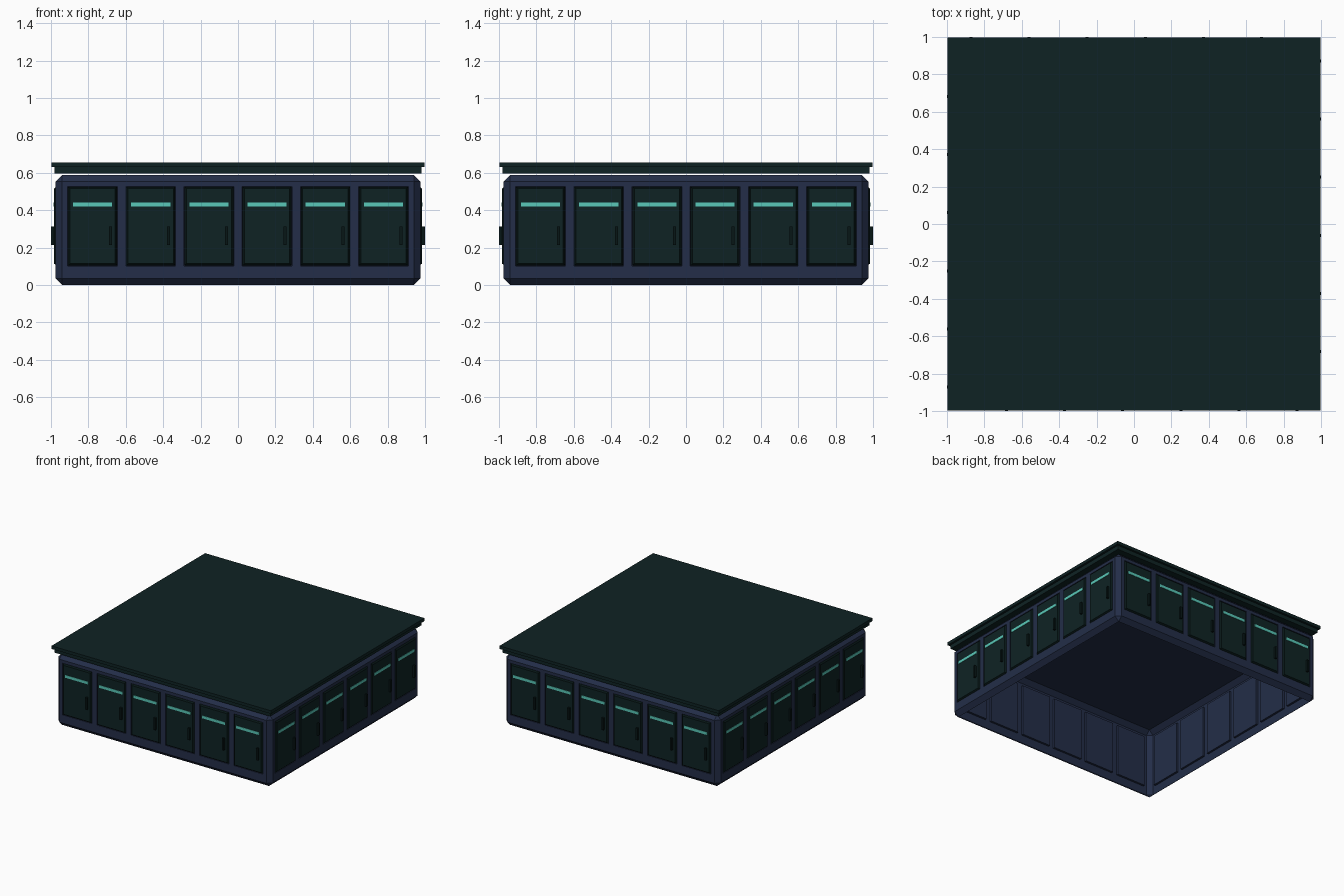
import bpy, bmesh, math
from mathutils import Matrix, Vector

if "Cube" in bpy.data.objects:
    bpy.data.objects.remove(bpy.data.objects["Cube"], do_unlink=True)


def material(name, rgb):
    m = bpy.data.materials.new(name)
    m.use_nodes = True
    col = (*rgb, 1.0)
    m.diffuse_color = col
    node = m.node_tree.nodes["Principled BSDF"]
    node.inputs["Base Color"].default_value = col
    node.inputs["Roughness"].default_value = 0.8
    return m


navy = material("navy", (0.017, 0.027, 0.065))
green = material("dark green", (0.0045, 0.0165, 0.0175))
deep = material("deep green", (0.002, 0.008, 0.008))
mint = material("mint", (0.10, 0.58, 0.48))

HALF, TOP, CHAMFER = 0.975, 0.587, 0.035
DOOR_W, DOOR_LOW, DOOR_HIGH = 0.266, 0.102, 0.527
CENTRES = [(i - 2.5) * 0.311 for i in range(6)]


def box(bm, low, high):
    low, high = Vector(low), Vector(high)
    mat = Matrix.Translation((low + high) / 2) @ Matrix.Diagonal((*(high - low), 1))
    verts = bmesh.ops.create_cube(bm, size=1, matrix=mat)["verts"]
    return list({f for v in verts for f in v.link_faces})


def finish(bm, name, mats):
    bm.normal_update()
    mesh = bpy.data.meshes.new(name)
    bm.to_mesh(mesh)
    bm.free()
    for m in mats:
        mesh.materials.append(m)
    return mesh


def place(mesh, name, turn=0.0):
    ob = bpy.data.objects.new(name, mesh)
    ob.rotation_euler.z = turn
    bpy.context.collection.objects.link(ob)
    return ob


# Cabinet shell: chamfered, open underneath, with a pocket behind each door
bm = bmesh.new()
box(bm, (-HALF, -HALF, 0), (HALF, HALF, TOP))
bmesh.ops.bevel(bm, geom=bm.edges[:], offset=CHAMFER, segments=1, affect='EDGES')
bm.normal_update()
bmesh.ops.delete(bm, geom=[f for f in bm.faces if f.normal.z < -0.9], context='FACES')


def cut(point, normal):
    bmesh.ops.bisect_plane(bm, geom=bm.verts[:] + bm.edges[:] + bm.faces[:],
                           plane_co=point, plane_no=normal)


for z in (DOOR_LOW, DOOR_HIGH):
    cut((0, 0, z), (0, 0, 1))
for c in CENTRES:
    for s in (c - DOOR_W / 2, c + DOOR_W / 2):
        cut((s, 0, 0), (1, 0, 0))
        cut((0, s, 0), (0, 1, 0))
bm.normal_update()


def behind_door(f):
    p, n = f.calc_center_median(), f.normal
    if max(abs(n.x), abs(n.y)) < 0.99 or not DOOR_LOW < p.z < DOOR_HIGH:
        return False
    along = p.x if abs(n.y) > 0.9 else p.y
    return any(abs(along - c) < 0.02 for c in CENTRES)


bmesh.ops.inset_individual(bm, faces=[f for f in bm.faces if behind_door(f)],
                           thickness=0.001, depth=-0.016)
place(finish(bm, "cabinet_shell", [navy]), "cabinet_shell")

# Countertop: wide slab over a narrower lip
bm = bmesh.new()
box(bm, (-0.98, -0.98, 0.597), (0.98, 0.98, 0.631))
box(bm, (-0.997, -0.997, 0.63), (0.997, 0.997, 0.655))
place(finish(bm, "countertop", [green]), "countertop")

# Doors: flat panel raised inside a sloping dark border
bm = bmesh.new()
for c in CENTRES:
    w = DOOR_W / 2 - 0.002
    faces = box(bm, (c - w, -0.972, DOOR_LOW + 0.002), (c + w, -0.961, DOOR_HIGH - 0.002))
    bm.normal_update()
    for f in faces:
        f.material_index = 1
    front = [f for f in faces if f.normal.y < -0.9]
    bmesh.ops.inset_individual(bm, faces=front, thickness=0.014, depth=0.011)
    for f in front:
        f.material_index = 0
doors = finish(bm, "doors", [green, deep])

# Handles: upright bars near one edge of each door
bm = bmesh.new()
for c in CENTRES:
    box(bm, (c + 0.087, -1.0, 0.215), (c + 0.103, -0.98, 0.313))
handles = finish(bm, "handles", [deep])

# Light strips: thin plates near the top of each door
bm = bmesh.new()
for c in CENTRES:
    box(bm, (c - 0.105, -0.986, 0.42), (c + 0.105, -0.982, 0.442))
strips = finish(bm, "light_strips", [mint])

# Repeat the door set on all four sides
for k, side in enumerate(("front", "left", "back", "right")):
    for mesh in (doors, handles, strips):
        place(mesh, side + "_" + mesh.name, k * math.pi / 2)
